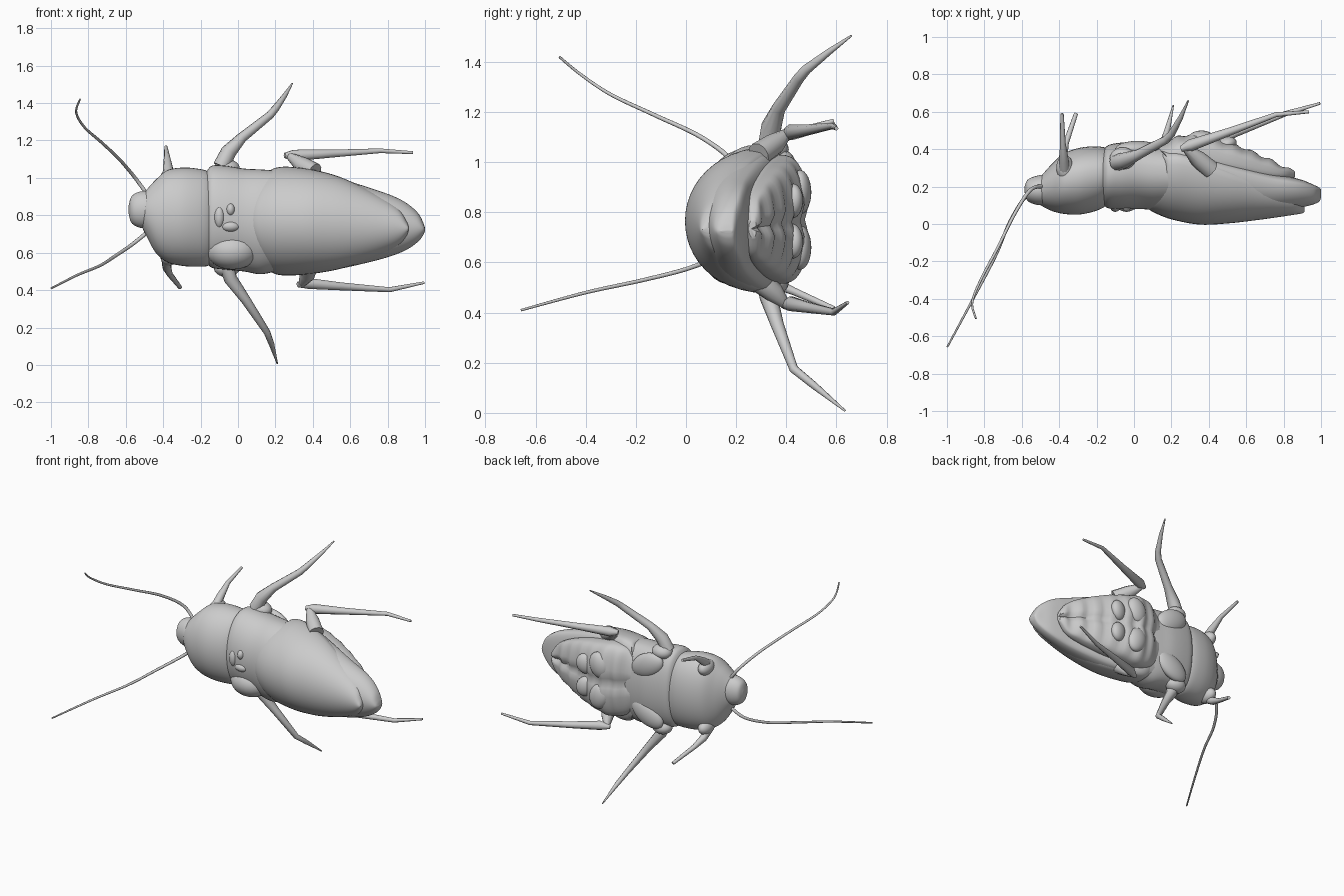
import bpy, bmesh, math
from mathutils import Vector


def finish(ob, angle=40):
    bpy.ops.object.select_all(action='DESELECT')
    ob.select_set(True)
    bpy.context.view_layer.objects.active = ob
    bpy.ops.object.shade_smooth_by_angle(angle=math.radians(angle))
    return ob


def spline(rows, steps=6):
    """Catmull-Rom interpolation through rows of numbers."""
    out = []
    for i in range(len(rows) - 1):
        a, b, c, d = (rows[max(0, min(len(rows) - 1, i + k))] for k in (-1, 0, 1, 2))
        for s in range(steps):
            t = s / steps
            out.append([0.5 * (2 * q + (r - p) * t + (2 * p - 5 * q + 4 * r - w) * t * t
                               + (3 * q - p - 3 * r + w) * t ** 3)
                        for p, q, r, w in zip(a, b, c, d)])
    return out + [list(rows[-1])]


def loft(name, rows, mid=0.55, flat=0.7, bow=0.0, ripple=0.0, groove=0.0, n=48):
    """Rows: x, z low, z high, y of the back, y of the belly."""
    bm = bmesh.new()
    rings = []
    path = spline(rows)
    for k, (x, z0, z1, yd, yv) in enumerate(path):
        u = k / (len(path) - 1)
        zc, hw = (z0 + z1) / 2, max((z1 - z0) / 2, 0.002)
        ym = yd + (yv - yd) * mid
        ring = []
        for j in range(n):
            t = 2 * math.pi * j / n
            c, s = math.cos(t), math.sin(t)
            if s < 0:
                y = ym + (ym - yd) * s
            else:
                y = ym + (yv - ym) * s ** flat
                y += s * ripple * math.sin(x * 62) - groove * math.exp(-(c / 0.16) ** 2)
            ring.append(bm.verts.new((x + bow * c * c * (1 - u) ** 2, y, zc + hw * c)))
        rings.append(ring)
    for a, b in zip(rings, rings[1:]):
        for j in range(n):
            bm.faces.new((a[j], a[(j + 1) % n], b[(j + 1) % n], b[j]))
    bm.faces.new(rings[0])
    bm.faces.new(rings[-1])
    bmesh.ops.recalc_face_normals(bm, faces=bm.faces)
    me = bpy.data.meshes.new(name)
    bm.to_mesh(me)
    bm.free()
    ob = bpy.data.objects.new(name, me)
    bpy.context.collection.objects.link(ob)
    return finish(ob)


def tube(name, pts, smooth=False):
    """Tapered limb through points x, y, z, radius."""
    if smooth:
        pts = spline(pts, 8)
    cu = bpy.data.curves.new(name, 'CURVE')
    cu.dimensions = '3D'
    cu.bevel_depth = 1.0
    cu.bevel_resolution = 3
    cu.use_fill_caps = True
    sp = cu.splines.new('POLY')
    sp.points.add(len(pts) - 1)
    for p, (x, y, z, r) in zip(sp.points, pts):
        p.co = (x, y, z, 1)
        p.radius = r
    tmp = bpy.data.objects.new(name + "_curve", cu)
    bpy.context.collection.objects.link(tmp)
    bpy.context.view_layer.update()
    me = bpy.data.meshes.new_from_object(tmp.evaluated_get(bpy.context.evaluated_depsgraph_get()))
    bpy.data.objects.remove(tmp)
    ob = bpy.data.objects.new(name, me)
    bpy.context.collection.objects.link(ob)
    return finish(ob)


def blob(name, loc, size, rot=(0, 0, 0)):
    bpy.ops.mesh.primitive_uv_sphere_add(segments=24, ring_count=14, location=loc, rotation=rot)
    ob = bpy.context.object
    ob.name = name
    ob.scale = size
    return finish(ob)


# Head and the shield behind it
loft("head", [(-0.585, .81, .85, .17, .2), (-0.57, .76, .90, .125, .235), (-0.53, .735, .925, .105, .255),
              (-0.48, .73, .93, .10, .265), (-0.42, .72, .93, .11, .28)], flat=0.9, mid=0.5)
loft("head_shield", [(-0.515, .74, .90, .12, .24), (-0.49, .69, .935, .095, .265),
                     (-0.44, .60, .99, .07, .32), (-0.38, .55, 1.04, .055, .375),
                     (-0.30, .53, 1.055, .05, .405), (-0.22, .525, 1.05, .065, .415),
                     (-0.16, .53, 1.035, .09, .41), (-0.12, .56, 1.0, .13, .39)], flat=0.85)
# Thorax
loft("thorax", [(-0.17, .55, 1.03, .11, .38), (-0.14, .52, 1.065, .085, .42), (-0.07, .51, 1.065, .078, .435),
                (0.03, .50, 1.05, .08, .44), (0.12, .485, 1.045, .075, .43), (0.2, .50, 1.04, .08, .42)])
for k, (x, z, sx, sz) in enumerate([(-0.10, .79, .03, .06), (-0.04, .83, .025, .035), (-0.04, .74, .05, .03)]):
    blob(f"thorax_centre_plate_{k}", (x, .1, z), (sx, .035, sz))
blob("thorax_lobe", (-0.03, .19, .61), (.14, .115, .10))

# Folded wings: long under pair and shorter covers
loft("under_wings", [(0.10, .50, 1.04, .09, .41), (0.2, .485, 1.05, .045, .41), (0.35, .49, 1.035, .02, .385),
                     (0.5, .512, 1.0, .03, .34), (0.7, .555, .94, .055, .28), (0.82, .588, .90, .075, .255),
                     (0.9, .62, .86, .09, .235), (0.96, .66, .81, .105, .21), (0.99, .695, .76, .12, .195),
                     (1.0, .72, .73, .14, .185)], flat=0.55, mid=0.7, bow=0.08)
loft("wing_covers", [(0.07, .52, 1.03, .085, .38), (0.11, .49, 1.05, .06, .40), (0.2, .478, 1.06, .025, .41),
                     (0.35, .487, 1.045, -.003, .37), (0.5, .51, 1.01, .003, .31), (0.65, .55, .95, .02, .25),
                     (0.78, .60, .885, .038, .20), (0.86, .645, .83, .05, .16), (0.90, .69, .77, .057, .13),
                     (0.912, .72, .74, .065, .10)], flat=0.6, mid=0.75, bow=0.1)
# Belly with its ridged plates
loft("abdomen", [(0.10, .60, .96, .2, .40), (0.2, .54, 1.02, .2, .455), (0.3, .515, 1.03, .2, .485),
                 (0.4, .525, 1.01, .2, .475), (0.55, .55, .97, .2, .425), (0.7, .59, .91, .2, .36),
                 (0.8, .63, .85, .22, .31), (0.86, .70, .77, .25, .28)],
     flat=0.55, ripple=0.008, groove=0.02)
for s, side in ((1, "upper"), (-1, "lower")):
    blob(f"belly_lobe_{side}", (0.36, .455, .77 + s * .11), (.07, .045, .09), (0, s * .3, 0))
    blob(f"belly_lobe_rear_{side}", (0.49, .425, .765 + s * .08), (.06, .04, .07), (0, s * .3, .3))
    blob(f"middle_hip_{side}", (-0.06, .35, .785 + s * .265), (.07, .06, .05))
    blob(f"front_hip_{side}", (-0.37, .30, .79 + s * .21), (.045, .07, .05))
    blob(f"underside_hip_{side}", (0.02, .40, .78 + s * .17), (.13, .045, .08), (0, s * .5, 0))

# Legs: x, y, z, radius
tube("front_leg_upper", [(-.37, .26, 1.0, .03), (-.375, .34, 1.06, .026), (-.38, .43, 1.12, .015),
                         (-.385, .59, 1.165, .009)])
tube("front_leg_lower", [(-.38, .28, .57, .03), (-.38, .35, .52, .024), (-.365, .43, .485, .016),
                         (-.31, .59, .415, .011)])
tube("middle_leg_upper", [(-.09, .33, 1.06, .045), (-.05, .34, 1.14, .042), (.02, .37, 1.215, .028),
                          (.17, .45, 1.335, .022), (.20, .48, 1.37, .02), (.25, .57, 1.44, .013),
                          (.29, .66, 1.505, .004)])
tube("middle_leg_lower", [(-.06, .32, .53, .04), (-.04, .33, .46, .036), (.04, .365, .35, .026),
                          (.155, .43, .175, .018), (.18, .51, .11, .015), (.21, .635, .008, .004)])
tube("hind_thigh_upper", [(.41, .29, 1.03, .05), (.34, .35, 1.07, .045), (.27, .41, 1.12, .018)])
tube("hind_leg_upper", [(.25, .40, 1.12, .015), (.30, .42, 1.12, .032), (.5, .49, 1.13, .022),
                        (.76, .585, 1.145, .013), (.935, .60, 1.135, .008)])
tube("hind_thigh_lower", [(.38, .29, .53, .05), (.37, .35, .48, .042), (.34, .40, .43, .018)])
tube("hind_leg_lower", [(.32, .39, .43, .015), (.38, .42, .435, .03), (.55, .49, .42, .022),
                        (.81, .59, .402, .014), (.995, .645, .44, .007)])

# Antennae
tube("antenna_upper", [(-.47, .2, .89, .011), (-.55, .185, 1.0, .010), (-.635, .06, 1.10, .009),
                       (-.73, -.13, 1.19, .008), (-.82, -.30, 1.27, .007), (-.865, -.42, 1.35, .006),
                       (-.845, -.505, 1.42, .005)], True)
tube("antenna_lower", [(-.46, .2, .73, .011), (-.565, .16, .645, .010), (-.66, .02, .58, .009),
                       (-.74, -.17, .53, .008), (-.86, -.40, .48, .007), (-.998, -.657, .41, .005)], True)
